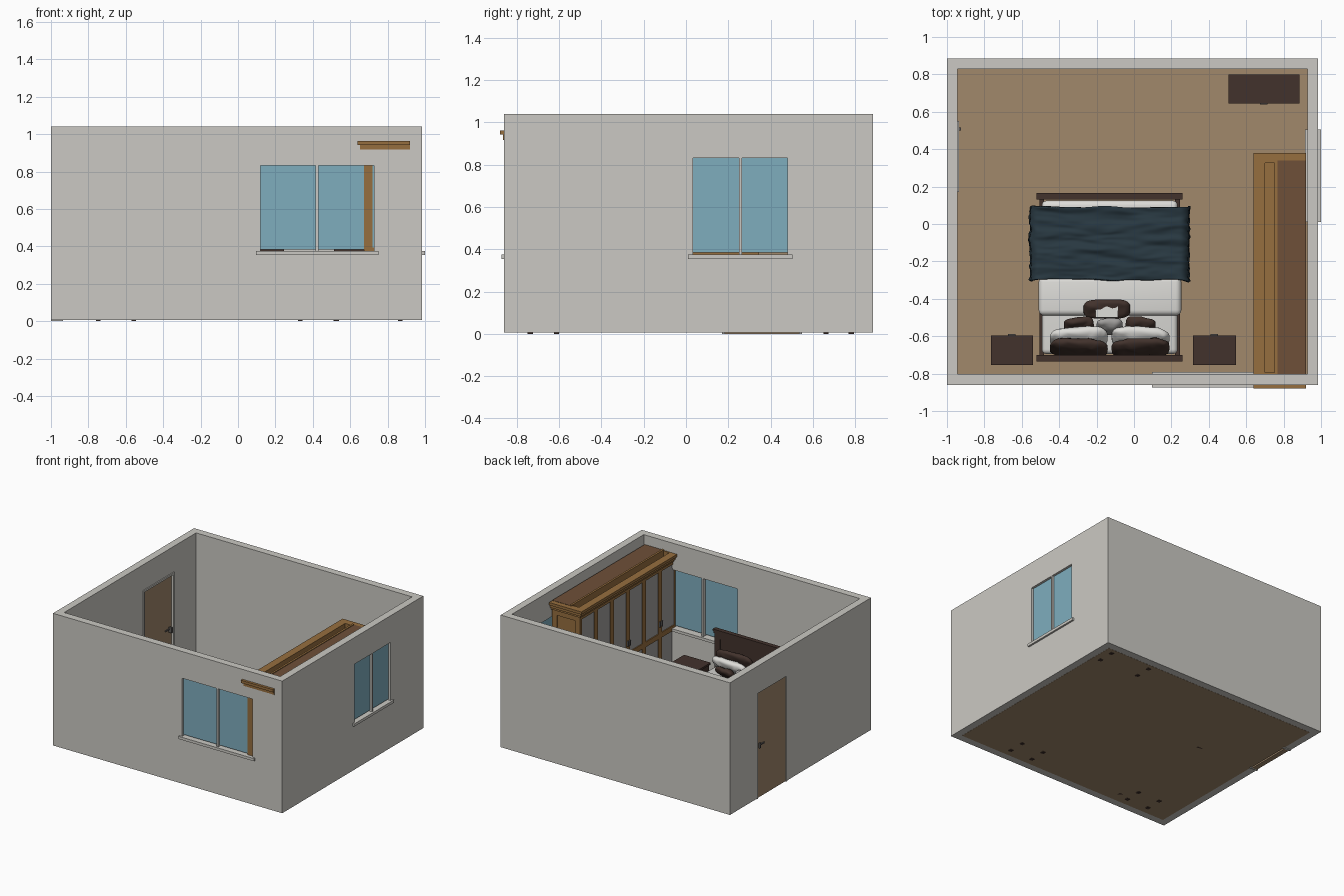
import bpy, bmesh, math
from mathutils import Vector, Matrix, noise

if "Cube" in bpy.data.objects:
    bpy.data.objects.remove(bpy.data.objects["Cube"])


def material(name, r, g, b):
    lin = lambda c: ((c / 255 + 0.055) / 1.055) ** 2.4
    m = bpy.data.materials.new(name)
    m.diffuse_color = (lin(r), lin(g), lin(b), 1)
    m.use_nodes = True
    m.node_tree.nodes["Principled BSDF"].inputs["Base Color"].default_value = m.diffuse_color
    return m


WALL = material("wall_grey", 203, 201, 195)
FLOOR = material("floor_tan", 161, 136, 107)
GLASS = material("window_blue", 127, 174, 190)
OAK = material("light_wood", 150, 110, 62)
RED = material("reddish_wood", 110, 80, 56)
DARK = material("dark_wood", 66, 50, 44)
WHITE = material("bedding_white", 222, 221, 217)
TEAL = material("blanket_teal", 40, 56, 65)
PANEL = material("panel_grey", 160, 158, 156)
METAL = material("handle_metal", 95, 92, 90)


def finish(name, bm, mat, smooth=False):
    me = bpy.data.meshes.new(name)
    bmesh.ops.recalc_face_normals(bm, faces=bm.faces)
    bm.to_mesh(me)
    bm.free()
    me.materials.append(mat)
    ob = bpy.data.objects.new(name, me)
    bpy.context.collection.objects.link(ob)
    if smooth:
        for p in me.polygons:
            p.use_smooth = True
    return ob


def boxes(name, mat, *specs):
    """One object from boxes given as (x0, x1, y0, y1, z0, z1)."""
    bm = bmesh.new()
    for x0, x1, y0, y1, z0, z1 in specs:
        M = Matrix.Translation(((x0 + x1) / 2, (y0 + y1) / 2, (z0 + z1) / 2))
        S = Matrix.Diagonal((abs(x1 - x0), abs(y1 - y0), abs(z1 - z0), 1))
        bmesh.ops.create_cube(bm, size=1, matrix=M @ S)
    return finish(name, bm, mat)


def pillow(name, mat, loc, size, tilt=0, spin=0):
    bm = bmesh.new()
    bmesh.ops.create_uvsphere(bm, u_segments=32, v_segments=16, radius=1)
    for v in bm.verts:
        sq = lambda c: math.copysign(abs(c) ** 0.55, c)
        v.co = Vector((sq(v.co.x) * size[0] / 2, sq(v.co.y) * size[1] / 2, v.co.z * size[2] / 2))
        v.co += Vector((0, 0, 0.01)) * noise.noise(v.co * 25 + Vector(loc) * 9)
    M = Matrix.Translation(loc) @ Matrix.Rotation(spin, 4, 'Z') @ Matrix.Rotation(tilt, 4, 'X')
    bm.transform(M)
    return finish(name, bm, mat, True)


# Room shell with two window openings and a door opening
X0, X1, Y0, Y1, T, H = -1.0, 0.985, -0.86, 0.885, 0.057, 1.04
walls = boxes("walls", WALL, (X0, X1, Y0, Y1, 0.006, H))
cutters = [boxes("room_cutter", WALL, (X0 + T, X1 - T, Y0 + T, Y1 - T, -0.5, 2)),
           boxes("front_window_cutter", WALL, (0.105, 0.74, -1, -0.7, 0.36, 0.845)),
           boxes("right_window_cutter", WALL, (0.8, 1.2, 0.02, 0.495, 0.36, 0.845)),
           boxes("door_cutter", WALL, (-1.2, -0.9, 0.17, 0.55, -0.2, 0.835))]
for c in cutters:
    mod = walls.modifiers.new("cut", 'BOOLEAN')
    mod.operation, mod.object, mod.solver = 'DIFFERENCE', c, 'EXACT'
bpy.context.view_layer.update()
dg = bpy.context.evaluated_depsgraph_get()
cut_mesh = bpy.data.meshes.new_from_object(walls.evaluated_get(dg))
walls.modifiers.clear()
walls.data = cut_mesh
for c in cutters:
    bpy.data.objects.remove(c)
boxes("floor", FLOOR, (X0 + T, X1 - T, Y0 + T, Y1 - T, 0.005, 0.012))


# Windows: u runs along the wall, d is the distance outwards from its face
def window(name, u0, u1, place):
    f, z0, z1 = 0.014, 0.36, 0.845
    m = (u0 + u1) / 2
    bars = [(u0, u0 + f), (m - f / 2, m + f / 2), (u1 - f, u1)]
    specs = [place(a, b, -0.055, 0.0, z0, z1) for a, b in bars]
    specs += [place(u0, u1, -0.055, 0.0, z1 - f, z1),
              place(u0 - 0.01, u1 + 0.01, -0.07, 0.014, 0.355, 0.376)]
    boxes(name + "_frame", WALL, *specs)
    boxes(name + "_glass", GLASS, *[place(a, b, -0.026, -0.018, 0.384, z1 - f)
                                    for a, b in ((u0 + f, m - f / 2), (m + f / 2, u1 - f))])


window("front_window", 0.105, 0.74, lambda a, b, d, e, z, w: (a, b, Y0 - e, Y0 - d, z, w))
window("right_window", 0.02, 0.495, lambda a, b, d, e, z, w: (X1 + d, X1 + e, a, b, z, w))

# Door in the left wall
boxes("door_frame", WALL, (-1.0, -0.935, 0.17, 0.185, 0, 0.84), (-1.0, -0.935, 0.535, 0.55, 0, 0.84),
      (-1.0, -0.935, 0.17, 0.55, 0.825, 0.84))
boxes("door", FLOOR, (-0.99, -0.95, 0.185, 0.535, 0, 0.825))
boxes("door_handles", METAL, *[s for a, b in ((-1.0, -0.988), (-0.952, -0.925)) for s in
      ((a, b, 0.5, 0.515, 0.385, 0.425), (a, a + 0.008, 0.455, 0.515, 0.405, 0.415))])

# Wardrobe along the right wall
WX, WE, WY0, WY1 = 0.675, 0.92, -0.845, 0.345
boxes("wardrobe_body", OAK, (WX + 0.012, WE, WY0 + 0.008, WY1 - 0.008, 0.012, 0.92))
boxes("wardrobe_plinth", OAK, (WX - 0.012, WE, WY0 + 0.002, WY1 + 0.012, 0.012, 0.075))
N = 6
step = (WY1 - WY0) / N
stiles = [(WX, WX + 0.02, max(WY0, WY0 + i * step - 0.02), min(WY1, WY0 + i * step + 0.02), 0.07, 0.91)
          for i in range(N + 1)]
rails = [(WX, WX + 0.02, WY0, WY1, a, b) for a, b in ((0.07, 0.11), (0.355, 0.395), (0.875, 0.91))]
boxes("wardrobe_door_frames", OAK, *stiles, *rails)
boxes("wardrobe_door_panels", PANEL, *[(WX + 0.007, WX + 0.013, WY0 + i * step + 0.02,
      WY0 + (i + 1) * step - 0.02, a, b) for i in range(N) for a, b in ((0.11, 0.355), (0.395, 0.875))])
boxes("wardrobe_knobs", METAL, *[(WX - 0.012, WX, WY0 + i * step + o - 0.005, WY0 + i * step + o + 0.005,
      0.45, 0.49) for i in (1, 3, 5) for o in (-0.012, 0.012)])
for y0, y1, n in ((WY1 - 0.01, WY1, "back"), (WY0, WY0 + 0.01, "front")):
    boxes("wardrobe_" + n + "_end_frame", OAK, (WX, WX + 0.045, y0, y1, 0.07, 0.91),
          (WE - 0.045, WE, y0, y1, 0.07, 0.91),
          *[(WX, WE, y0, y1, a, b) for a, b in ((0.07, 0.11), (0.355, 0.395), (0.86, 0.91))])
boxes("wardrobe_cornice", OAK, *[s for o, a, b in ((0.01, 0.9, 0.918), (0.022, 0.918, 0.942), (0.035, 0.942, 0.963))
      for s in ((WX - o, WX + 0.025, WY0 - o, WY1 + o, a, b), (WX, WE, WY1 - 0.02, WY1 + o, a, b),
                (WX, WE, WY0 - o, WY0 + 0.05, a, b))])
boxes("wardrobe_top_deck", RED, (0.765, WE, WY0 + 0.04, WY1 - 0.005, 0.92, 0.965))
boxes("wardrobe_top_strip", OAK, (0.752, 0.768, WY0 + 0.04, WY1 - 0.005, 0.92, 0.97))


# Chests: body, top, drawer fronts, knobs, feet; front faces sign * y
def chest(name, x0, x1, y0, y1, h, rows, cols, sign):
    f, e = (y1, 0.006) if sign > 0 else (y0, -0.006)
    boxes(name + "_body", DARK, (x0 + 0.008, x1 - 0.008, y0 + 0.008, y1 - 0.008, 0.03, h - 0.015))
    boxes(name + "_top", DARK, (x0, x1, y0, y1, h - 0.015, h))
    boxes(name + "_feet", DARK, *[(a, a + 0.025, b, b + 0.025, 0, 0.035) for a in (x0 + 0.005, x1 - 0.03)
                                  for b in (y0 + 0.005, y1 - 0.03)])
    w, d = (x1 - x0 - 0.03) / cols, (h - 0.06) / rows
    fronts, knobs = [], []
    for i in range(cols):
        for j in range(rows):
            a, z = x0 + 0.015 + i * w, 0.04 + j * d
            fronts.append((a + 0.006, a + w - 0.006, f - 2 * e, f - e * 0.5, z + 0.005, z + d - 0.005))
            knobs.append((a + w / 2 - 0.02, a + w / 2 + 0.02, f - e, f + e, z + d / 2 - 0.005, z + d / 2 + 0.005))
    boxes(name + "_drawers", DARK, *fronts)
    boxes(name + "_handles", METAL, *knobs)


chest("left_nightstand", -0.765, -0.54, -0.755, -0.595, 0.22, 2, 1, 1)
chest("right_nightstand", 0.315, 0.545, -0.755, -0.595, 0.22, 2, 1, 1)
chest("dresser", 0.505, 0.885, 0.645, 0.80, 0.40, 4, 1, -1)

# Bed frame
BX0, BX1, CX = -0.505, 0.245, -0.13
for n, y0, y1, h in (("headboard", -0.735, -0.70, 0.52), ("footboard", 0.13, 0.165, 0.24)):
    m = (y0 + y1) / 2
    boxes(n, DARK, (BX0, BX0 + 0.045, y0 + 0.004, y1 - 0.004, 0.005, h - 0.01),
          (BX1 - 0.045, BX1, y0 + 0.004, y1 - 0.004, 0.005, h - 0.01),
          (BX0, BX1, m - 0.008, m + 0.008, 0.07, h - 0.01),
          (BX0, BX1, y0 + 0.005, y1 - 0.005, h - 0.07, h - 0.03),
          (BX0 - 0.008, BX1 + 0.008, y0 + 0.002, y1 - 0.002, h - 0.03, h - 0.014),
          (BX0 - 0.015, BX1 + 0.015, y0, y1, h - 0.014, h))
boxes("bed_side_rails", DARK, (BX0, BX0 + 0.025, -0.7, 0.13, 0.06, 0.13), (BX1 - 0.025, BX1, -0.7, 0.13, 0.06, 0.13))


def soften(ob, width):
    mod = ob.modifiers.new("soft", 'BEVEL')
    mod.width, mod.segments = width, 4
    for p in ob.data.polygons:
        p.use_smooth = True


soften(boxes("mattress", WHITE, (BX0 + 0.012, BX1 - 0.012, -0.695, 0.125, 0.1, 0.245)), 0.025)
soften(boxes("folded_duvet", WHITE, (BX0 - 0.005, BX1 + 0.008, -0.49, -0.28, 0.13, 0.275)), 0.03)

# Wrinkled blanket draped over the foot of the bed
bm = bmesh.new()
NU, NV = 90, 60
grid = []
for j in range(NV + 1):
    row = []
    for i in range(NU + 1):
        s, t = i / NU * 2 - 1, j / NV
        y = -0.30 + 0.39 * t
        k = min(abs(s) / 0.72, 1)
        q = max(0, (abs(s) - 0.72) / 0.28)
        x = math.copysign(0.385 * k + 0.03 * math.sin(min(q * 3, 1) * math.pi / 2) + 0.01 * q, s)
        z = 0.285 - 0.19 * q ** 1.3
        fold = noise.noise(Vector((x * 3.5, y * 20 + s, 1.7))) + 0.4 * noise.noise(Vector((x * 9, y * 40, 5)))
        out = 0.018 * fold
        x += math.copysign(out * min(1, q * 4) * 1.3, s)
        z += out * (1 - min(1, q * 2)) * 0.9
        y += 0.014 * noise.noise(Vector((x * 6, t * 3, z * 8)))
        row.append(bm.verts.new((CX + x, y, z)))
    grid.append(row)
for a, b in zip(grid, grid[1:]):
    for i in range(NU):
        bm.faces.new((a[i], a[i + 1], b[i + 1], b[i]))
blanket = finish("blanket", bm, TEAL, True)
blanket.modifiers.new("thickness", 'SOLIDIFY').thickness = 0.012

# Pillows and cushions
for s, n in ((-1, "left"), (1, "right")):
    pillow(n + "_brown_pillow", DARK, (CX + s * 0.165, -0.665, 0.335), (0.31, 0.19, 0.06), math.radians(65), s * 0.04)
    pillow(n + "_white_pillow", WHITE, (CX + s * 0.165, -0.61, 0.31), (0.31, 0.17, 0.07), math.radians(55), s * -0.05)
    pillow(n + "_small_cushion", DARK, (CX + s * 0.165, -0.54, 0.295), (0.16, 0.11, 0.05), math.radians(50), s * -0.1)
pillow("grey_cushion", PANEL, (CX, -0.55, 0.31), (0.14, 0.12, 0.05), math.radians(50))
pillow("front_cushion", DARK, (CX - 0.015, -0.455, 0.295), (0.25, 0.11, 0.05), math.radians(25))
boxes("front_cushion_band", WHITE, (CX - 0.075, CX + 0.045, -0.50, -0.42, 0.318, 0.324)).rotation_euler = (0, 0, 0)
